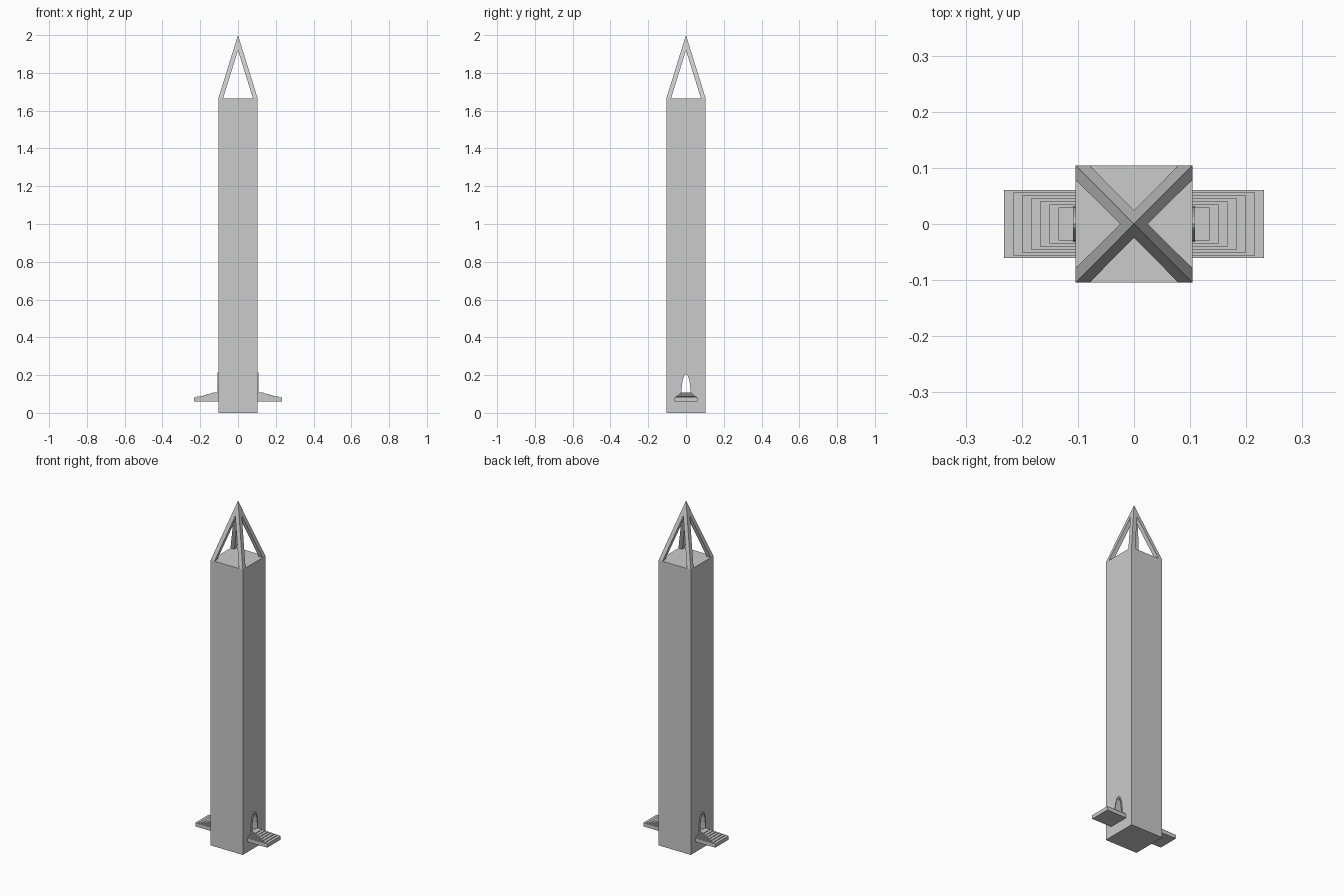
import bpy, bmesh, math

if "Cube" in bpy.data.objects:
    bpy.data.objects.remove(bpy.data.objects["Cube"])

W = 0.104          # tower half width
ROOF = 1.665       # top of the shaft
HOLE = 1.92        # where the open spire closes up


def make(name, verts, faces):
    bm = bmesh.new()
    vs = [bm.verts.new(v) for v in verts]
    for f in faces:
        bm.faces.new([vs[i] for i in f])
    bmesh.ops.recalc_face_normals(bm, faces=bm.faces)
    me = bpy.data.meshes.new(name)
    bm.to_mesh(me)
    bm.free()
    ob = bpy.data.objects.new(name, me)
    bpy.context.collection.objects.link(ob)
    return ob


def frustum(name, low, z0, high, z1):
    """Solid between two (x0, x1, y0, y1) rectangles."""
    verts = [(x, y, z) for (a, b, c, d), z in ((low, z0), (high, z1))
             for x, y in ((a, c), (b, c), (b, d), (a, d))]
    sides = [(i, (i + 1) % 4, 4 + (i + 1) % 4, 4 + i) for i in range(4)]
    return make(name, verts, [(3, 2, 1, 0), (4, 5, 6, 7)] + sides)


def arch(a, h, z0, n=16):
    """Tall half-ellipse outline in y, z."""
    return [(a * math.cos(math.pi * i / n), z0 + h * math.sin(math.pi * i / n))
            for i in range(n + 1)]


# shaft with a doorway passing through it
tower = frustum("tower_shaft", (-W, W, -W, W), 0, (-W, W, -W, W), ROOF)
p = arch(0.024, 0.105, 0.1)
n = len(p)
cutter = make("doorway_cutter", [(x, y, z) for x in (-0.2, 0.2) for y, z in p],
              [tuple(range(n)), tuple(range(n, 2 * n))] +
              [(i, (i + 1) % n, n + (i + 1) % n, n + i) for i in range(n)])
cutter.hide_render = True
mod = tower.modifiers.new("doorway", 'BOOLEAN')
mod.operation = 'DIFFERENCE'
mod.solver = 'EXACT'
mod.object = cutter
bpy.context.view_layer.objects.active = tower
bpy.ops.object.modifier_apply(modifier=mod.name)
bpy.data.objects.remove(cutter, do_unlink=True)

# open spire: four leaning corner bars and a solid tip
t = W * (2 - HOLE) / (2 - ROOF)
for sx in (-1, 1):
    for sy in (-1, 1):
        def rect(i, o):
            return (sx * i, sx * o, sy * i, sy * o)
        frustum("spire_bar", rect(0.079, W), ROOF, rect(0, t), HOLE)
make("spire_tip", [(-t, -t, HOLE), (t, -t, HOLE), (t, t, HOLE), (-t, t, HOLE), (0, 0, 2)],
     [(3, 2, 1, 0), (0, 1, 4), (1, 2, 4), (2, 3, 4), (3, 0, 4)])

for s in (-1, 1):
    # stepped landing, each step smaller than the one below
    for k in range(7):
        x1, y1 = 0.232 - 0.0162 * k, 0.061 - 0.0052 * k
        z0 = 0.06 if k == 0 else 0.078 + 0.0042 * k
        r = (s * W, s * x1, -y1, y1)
        frustum("entrance_step", r, z0, r, 0.0822 + 0.0042 * k if k else 0.0822)

    # raised arch frame around the doorway
    inner, outer = arch(0.024, 0.105, 0.1), arch(0.031, 0.115, 0.1)
    verts = [(s * x, y, z) for x in (W, 0.109) for ring in (inner, outer) for y, z in ring]
    faces = []
    for i in range(n - 1):
        a, b = i, i + 1
        faces += [(a, b, n + b, n + a),
                  (2 * n + a, 2 * n + b, 3 * n + b, 3 * n + a),
                  (a, b, 2 * n + b, 2 * n + a),
                  (n + a, n + b, 3 * n + b, 3 * n + a)]
    for i in (0, n - 1):
        faces.append((i, n + i, 3 * n + i, 2 * n + i))
    make("door_frame", verts, faces)
